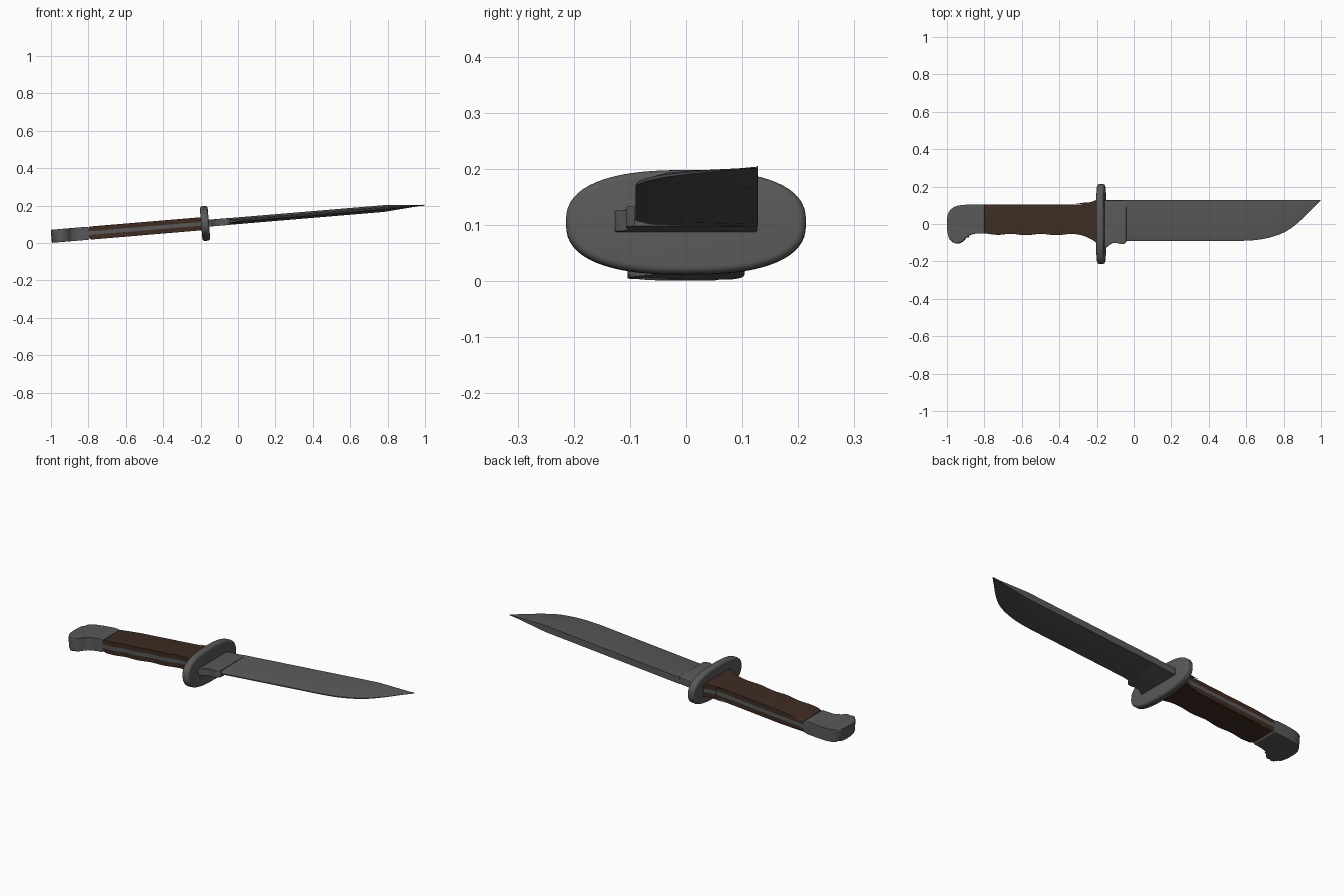
import bpy, bmesh, math
from mathutils import Matrix, Vector

if "Cube" in bpy.data.objects:
    bpy.data.objects.remove(bpy.data.objects["Cube"])

# The knife is modelled flat along x, then every part gets the same tilt
TILT = Matrix.Translation((0, 0, 0.119)) @ Matrix.Rotation(-math.atan(0.0835), 4, 'Y')


def material(name, rgb):
    m = bpy.data.materials.new(name)
    m.diffuse_color = (*rgb, 1)
    m.use_nodes = True
    m.node_tree.nodes["Principled BSDF"].inputs["Base Color"].default_value = m.diffuse_color
    return m


STEEL = material("dark steel", (0.1, 0.1, 0.1))
WOOD = material("brown grip", (0.048, 0.025, 0.016))


def finish(name, bm, mat, angle=35):
    bmesh.ops.recalc_face_normals(bm, faces=bm.faces)
    bm.transform(TILT)
    me = bpy.data.meshes.new(name)
    bm.to_mesh(me)
    bm.free()
    me.materials.append(mat)
    ob = bpy.data.objects.new(name, me)
    bpy.context.collection.objects.link(ob)
    bpy.ops.object.select_all(action='DESELECT')
    ob.select_set(True)
    bpy.context.view_layer.objects.active = ob
    bpy.ops.object.shade_smooth_by_angle(angle=math.radians(angle))
    return ob


def spline(pts, n=4):
    """Smooth open curve through 2D points (Catmull-Rom)."""
    p = [Vector(q) for q in pts]
    p = [2 * p[0] - p[1]] + p + [2 * p[-1] - p[-2]]
    out = []
    for a, b, c, d in zip(p, p[1:], p[2:], p[3:]):
        for i in range(n):
            t = i / n
            out.append(0.5 * (2 * b + (c - a) * t + (2 * a - 5 * b + 4 * c - d) * t * t
                              + (3 * b - a - 3 * c + d) * t ** 3))
    return out + [p[-2]]


def prism(name, outline, z0, z1, mat, bevel=0.0, caps=()):
    """Extrude an xy outline from z0 to z1, rounding the rims of the chosen caps."""
    bm = bmesh.new()
    rings = [[bm.verts.new((p[0], p[1], z)) for p in outline] for z in (z0, z1)]
    faces = [bm.faces.new(r) for r in rings]
    n = len(outline)
    for i in range(n):
        j = (i + 1) % n
        bm.faces.new((rings[0][i], rings[0][j], rings[1][j], rings[1][i]))
    rims = [e for c in caps for e in faces[c].edges]
    if rims:
        bmesh.ops.bevel(bm, geom=rims, offset=bevel, segments=4, profile=0.5, affect='EDGES')
    return finish(name, bm, mat)


def loft(name, rings, mat, angle=35):
    bm = bmesh.new()
    rings = [[bm.verts.new(p) for p in r] for r in rings]
    n = len(rings[0])
    for a, b in zip(rings, rings[1:]):
        for i in range(n):
            j = (i + 1) % n
            bm.faces.new((a[i], a[j], b[j], b[i]))
    bm.faces.new(rings[0])
    bm.faces.new(rings[-1])
    return finish(name, bm, mat, angle)


# Grip: two wooden scales around a flush steel tang
belly = spline([(-0.80, -0.05), (-0.73, -0.058), (-0.66, -0.052), (-0.58, -0.06),
                (-0.50, -0.052), (-0.42, -0.06), (-0.34, -0.053), (-0.28, -0.06),
                (-0.23, -0.08), (-0.185, -0.11)])
back = spline([(-0.185, 0.135), (-0.22, 0.121), (-0.26, 0.110), (-0.31, 0.105), (-0.80, 0.105)])
grip = belly + back
prism("grip_scale_upper", grip, 0.010, 0.035, WOOD, 0.012, (1,))
prism("grip_scale_lower", grip, -0.035, -0.010, WOOD, 0.012, (0,))
prism("tang", grip, -0.010, 0.010, STEEL)

# Hooked pommel
pommel = spline([(-0.80, 0.105), (-0.90, 0.103), (-0.955, 0.094), (-0.988, 0.07),
                 (-1.0, 0.03), (-1.0, -0.03), (-0.988, -0.08), (-0.965, -0.1),
                 (-0.94, -0.104), (-0.915, -0.09), (-0.895, -0.066), (-0.865, -0.054),
                 (-0.83, -0.05), (-0.80, -0.05)])
prism("pommel", pommel, -0.035, 0.035, STEEL, 0.009, (0, 1))

# Oval guard with rounded rim
def guard_ring(x, inset):
    ring = []
    for i in range(64):
        a = 2 * math.pi * i / 64
        c, s = math.cos(a), math.sin(a)
        ring.append((x, math.copysign(abs(c) ** 0.8, c) * (0.214 - inset),
                     math.copysign(abs(s) ** 0.8, s) * (0.093 - inset)))
    return ring


R, X0, X1 = 0.013, -0.198, -0.156
steps = [math.pi / 2 * i / 5 for i in range(6)]
rings = [guard_ring(X0 + R * (1 - math.sin(a)), R * (1 - math.cos(a))) for a in reversed(steps)]
rings += [guard_ring(X1 - R * (1 - math.sin(a)), R * (1 - math.cos(a))) for a in steps]
loft("guard", rings, STEEL)

# Blade: flat ricasso, then a wedge section with a curved belly up to the tip
def blade_ring(x, edge, half, thin):
    spine = 0.128
    mid = edge + (spine - edge) * 0.12
    hm = thin + (half - thin) * 0.3
    return [(x, spine, half), (x, mid, hm), (x, edge, thin * 0.6),
            (x, edge, -thin * 0.6), (x, mid, -hm), (x, spine, -half)]


ricasso = spline([(-0.165, -0.13), (-0.145, -0.122), (-0.125, -0.105), (-0.10, -0.10),
                  (-0.075, -0.106), (-0.055, -0.106), (-0.04, -0.092)], 3)
prism("ricasso", [(p.x, p.y) for p in ricasso] + [(-0.04, 0.127), (-0.165, 0.127)],
      -0.0185, 0.0185, STEEL, 0.003, (0, 1))
edge = spline([(0.58, -0.09), (0.66, -0.085), (0.74, -0.069), (0.82, -0.037),
               (0.89, 0.016), (0.95, 0.075), (1.0, 0.124)])
stations = [(-0.05, -0.09, 0.018, 0.018), (-0.03, -0.09, 0.018, 0.008), (0.0, -0.09, 0.018, 0.005)]
stations += [(x, -0.09, 0.018, 0.005) for x in (0.2, 0.4)]
for p in edge:
    taper = min(1, max(0.15, (1.0 - p.x) / 0.22))
    stations.append((p.x, p.y, 0.018 * taper, 0.005 * taper))
loft("blade", [blade_ring(*s) for s in stations], STEEL, 30)
